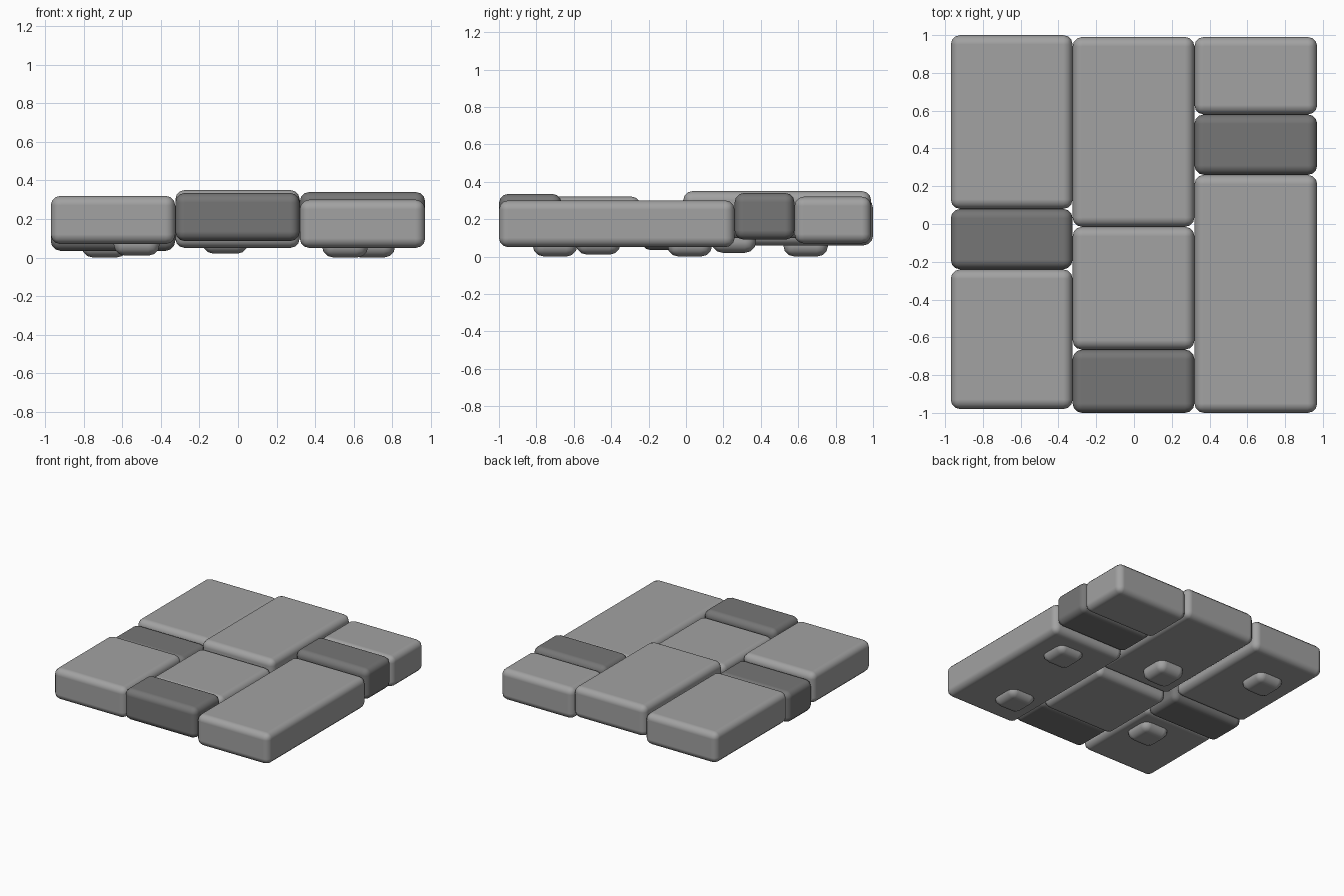
import bpy
from mathutils import Vector

cube = bpy.data.objects.get("Cube")
if cube:
    bpy.data.objects.remove(cube, do_unlink=True)


def material(name, value):
    mat = bpy.data.materials.new(name)
    mat.use_nodes = True
    colour = (value, value, value, 1)
    mat.diffuse_color = colour
    mat.node_tree.nodes["Principled BSDF"].inputs["Base Color"].default_value = colour
    return mat


light = material("light grey stone", 0.36)
dark = material("dark grey stone", 0.18)


def rounded_block(name, low, high, bevel, mat):
    """Box between two corners with softly rounded edges."""
    low, high = Vector(low), Vector(high)
    bpy.ops.mesh.primitive_cube_add(size=1, location=(low + high) / 2)
    obj = bpy.context.object
    obj.name = name
    obj.scale = high - low
    bpy.ops.object.transform_apply(location=False, rotation=False, scale=True)
    obj.data.materials.append(mat)
    bpy.ops.object.shade_smooth_by_angle(angle=0.8)
    mod = obj.modifiers.new("rounding", 'BEVEL')
    mod.width = bevel
    mod.segments = 3
    mod.harden_normals = True
    return obj


# Columns of paving blocks: x range, then (name, y start, y end, bottom, material)
THICK = 0.25
columns = [
    (-0.97, -0.325, [("right_front_slab", -0.98, -0.24, 0.07, light),
                     ("right_brick", -0.24, 0.08, 0.035, dark),
                     ("right_back_slab", 0.08, 1.0, 0.06, light)]),
    (-0.325, 0.32, [("middle_front_brick", -1.0, -0.665, 0.085, dark),
                    ("middle_slab", -0.665, -0.015, 0.05, light),
                    ("middle_back_slab", -0.015, 0.99, 0.10, light)]),
    (0.32, 0.97, [("left_front_slab", -1.0, 0.26, 0.05, light),
                  ("left_brick", 0.26, 0.58, 0.09, dark),
                  ("left_back_slab", 0.58, 0.99, 0.07, light)]),
]
for x0, x1, blocks in columns:
    for name, y0, y1, z, mat in blocks:
        rounded_block(name, (x0, y0, z), (x1, y1, z + THICK), 0.05, mat)

# Small rounded feet under the slabs: x, y, bottom
feet = [(0.695, 0.02, 0), (0.555, -0.7, 0), (-0.065, 0.255, 0.02),
        (-0.69, 0.64, 0), (-0.525, -0.47, 0.01)]
HALF = 0.12
for x, y, z in feet:
    rounded_block("foot", (x - HALF, y - HALF, z),
                  (x + HALF, y + HALF, z + 0.14), 0.06, light)
